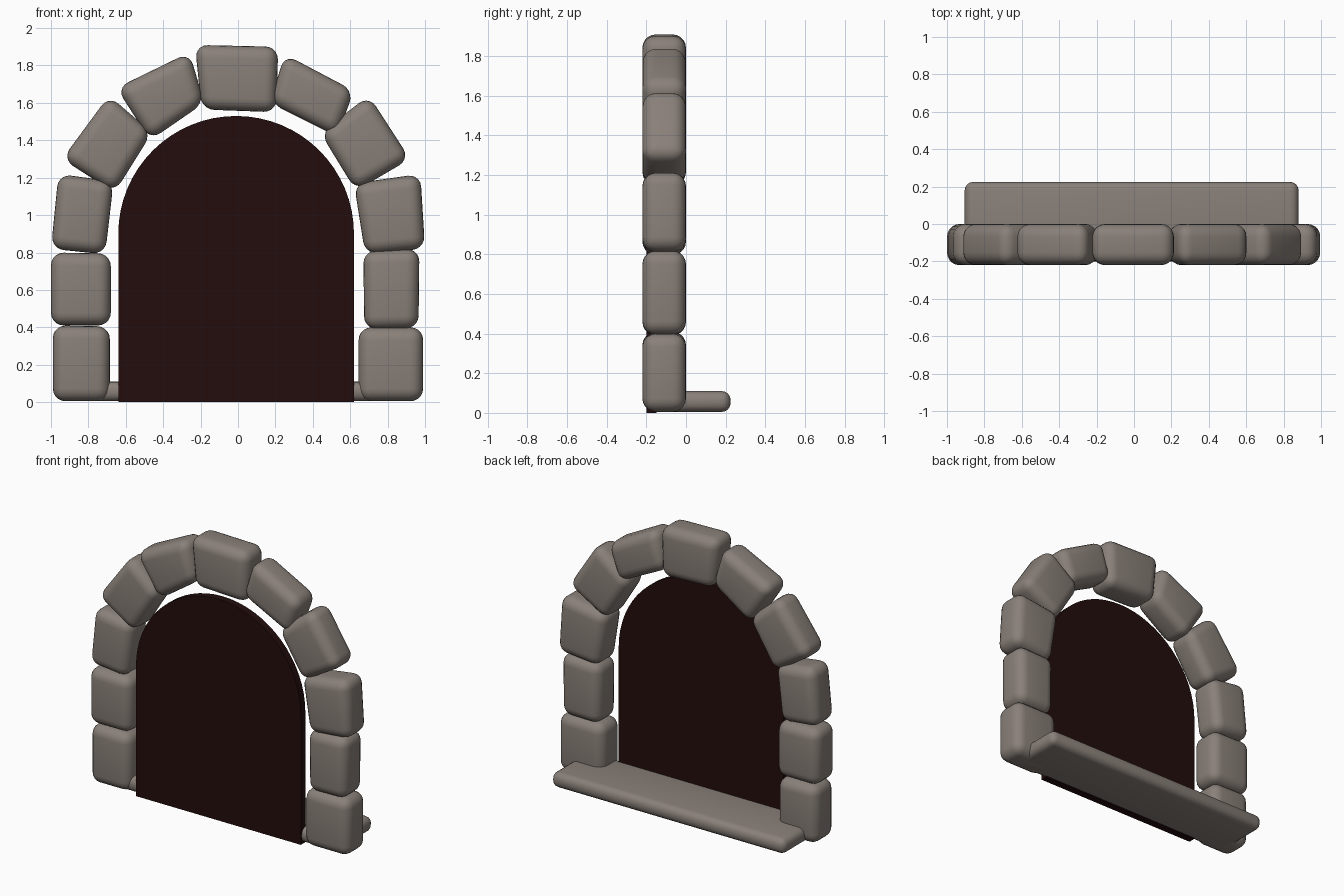
import bpy
import bmesh
from math import cos, sin, pi, radians

cube = bpy.data.objects.get("Cube")
if cube:
    bpy.data.objects.remove(cube, do_unlink=True)


def make_material(name, colour):
    mat = bpy.data.materials.new(name)
    mat.use_nodes = True
    mat.diffuse_color = colour
    mat.node_tree.nodes["Principled BSDF"].inputs["Base Color"].default_value = colour
    return mat


stone = make_material("warm grey stone", (0.25, 0.215, 0.19, 1))
dark_wood = make_material("dark red brown", (0.017, 0.004, 0.004, 1))


def extrude_outline(name, outline, y_front, y_back, material, bevel=0, segments=4):
    """Solid made by extruding an x-z outline along y, with optional rounding."""
    bm = bmesh.new()
    front = bm.faces.new([bm.verts.new((x, y_front, z)) for x, z in outline])
    extruded = bmesh.ops.extrude_face_region(bm, geom=[front], use_keep_orig=True)
    moved = [v for v in extruded["geom"] if isinstance(v, bmesh.types.BMVert)]
    bmesh.ops.translate(bm, verts=moved, vec=(0, y_back - y_front, 0))
    bmesh.ops.recalc_face_normals(bm, faces=bm.faces[:])
    if bevel:
        bmesh.ops.bevel(bm, geom=bm.edges[:], offset=bevel, segments=segments,
                        profile=0.5, affect='EDGES', clamp_overlap=True)
    mesh = bpy.data.meshes.new(name)
    bm.to_mesh(mesh)
    bm.free()
    mesh.materials.append(material)
    obj = bpy.data.objects.new(name, mesh)
    bpy.context.collection.objects.link(obj)
    bpy.ops.object.select_all(action='DESELECT')
    obj.select_set(True)
    bpy.context.view_layer.objects.active = obj
    bpy.ops.object.shade_smooth_by_angle(angle=radians(40))
    return obj


# Arch stones: four outline corners each, from the right foot over to the left foot
arch_stones = {
    "right_foot_stone": [(-.99, .41), (-.685, .405), (-.685, .005), (-.99, .005)],
    "right_jamb_stone": [(-1, .8), (-.68, .795), (-.68, .41), (-1, .41)],
    "right_shoulder_stone": [(-.96, 1.22), (-.665, 1.18), (-.71, .79), (-1, .82)],
    "right_lower_arch_stone": [(-.69, 1.64), (-.46, 1.44), (-.66, 1.12), (-.94, 1.3)],
    "right_upper_arch_stone": [(-.65, 1.68), (-.26, 1.87), (-.18, 1.6), (-.47, 1.4)],
    "keystone": [(-.23, 1.91), (.215, 1.9), (.205, 1.55), (-.195, 1.565)],
    "left_upper_arch_stone": [(.25, 1.86), (.62, 1.665), (.53, 1.42), (.17, 1.6)],
    "left_lower_arch_stone": [(.7, 1.64), (.92, 1.3), (.63, 1.13), (.44, 1.44)],
    "left_shoulder_stone": [(.62, 1.17), (.975, 1.22), (1, .82), (.68, .79)],
    "left_jamb_stone": [(.67, .81), (.97, .82), (.965, .395), (.675, .39)],
    "left_foot_stone": [(.645, .4), (.99, .4), (.99, .005), (.645, .005)],
}
for name, corners in arch_stones.items():
    extrude_outline(name, corners, -0.22, 0, stone, bevel=0.068, segments=5)

# Door panel: straight sides with a half-round head
radius, centre_x, spring_z = 0.63, -0.01, 0.9
steps = 32
head = [(centre_x + radius * cos(pi * i / steps), spring_z + radius * sin(pi * i / steps))
        for i in range(steps + 1)]
feet = [(centre_x - radius, 0), (centre_x + radius, 0)]
extrude_outline("door_panel", head + feet, -0.2, -0.15, dark_wood)

# Door step: rounded slab running out behind the arch
slab = [(-0.905, 0.11), (0.88, 0.11), (0.88, 0.005), (-0.905, 0.005)]
extrude_outline("door_step", slab, -0.19, 0.225, stone, bevel=0.045)
